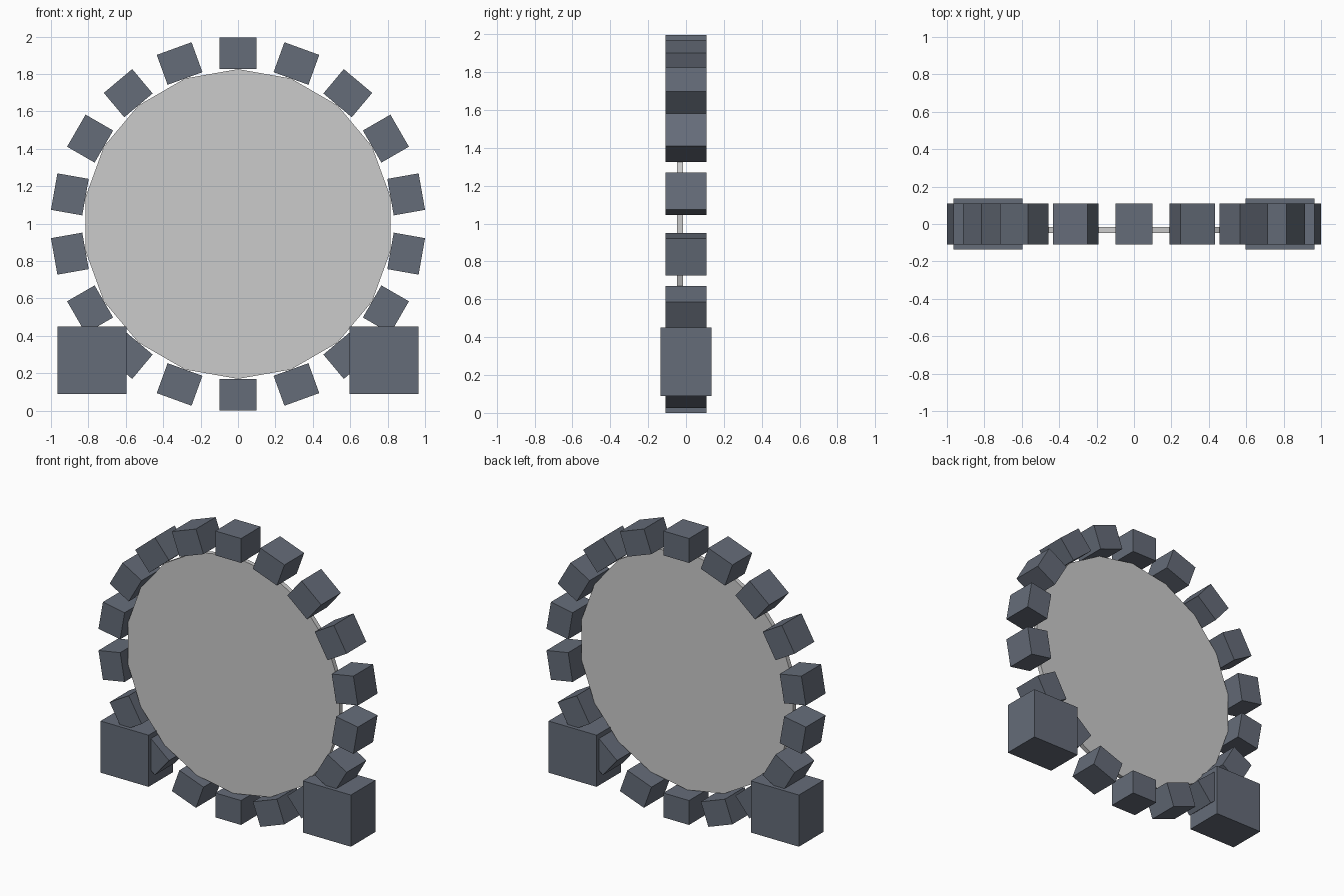
import bpy
from math import radians, sin, cos

if "Cube" in bpy.data.objects:
    bpy.data.objects.remove(bpy.data.objects["Cube"])

COUNT = 18
R_OUT, R_IN = 0.998, 0.828      # outer and inner radius of the block ring
CZ = R_OUT                      # ring centre height

slate = bpy.data.materials.new("slate")
slate.diffuse_color = (0.13, 0.15, 0.19, 1)
slate.use_nodes = True
slate.node_tree.nodes["Principled BSDF"].inputs["Base Color"].default_value = slate.diffuse_color


def box(name, loc, size, tilt=0.0):
    bpy.ops.mesh.primitive_cube_add(size=1, location=loc, rotation=(0, tilt, 0))
    ob = bpy.context.object
    ob.name = name
    ob.scale = size
    ob.data.materials.append(slate)
    return ob


# ring of blocks, each facing outwards
r = (R_OUT + R_IN) / 2
for i in range(COUNT):
    a = radians(i * 360 / COUNT)
    box(f"ring_block_{i + 1}", (r * sin(a), 0, CZ + r * cos(a)),
        (0.198, 0.217, R_OUT - R_IN), a)

# two large base blocks
for side, s in (("left", -1), ("right", 1)):
    box(f"base_block_{side}", (s * 0.78, 0, 0.27), (0.37, 0.27, 0.36))

# thin flat panel filling the ring, one corner per block
bpy.ops.mesh.primitive_cylinder_add(vertices=COUNT, radius=R_IN, depth=0.032,
                                    location=(0, -0.032, CZ),
                                    rotation=(radians(90), 0, 0))
bpy.context.object.name = "centre_panel"
